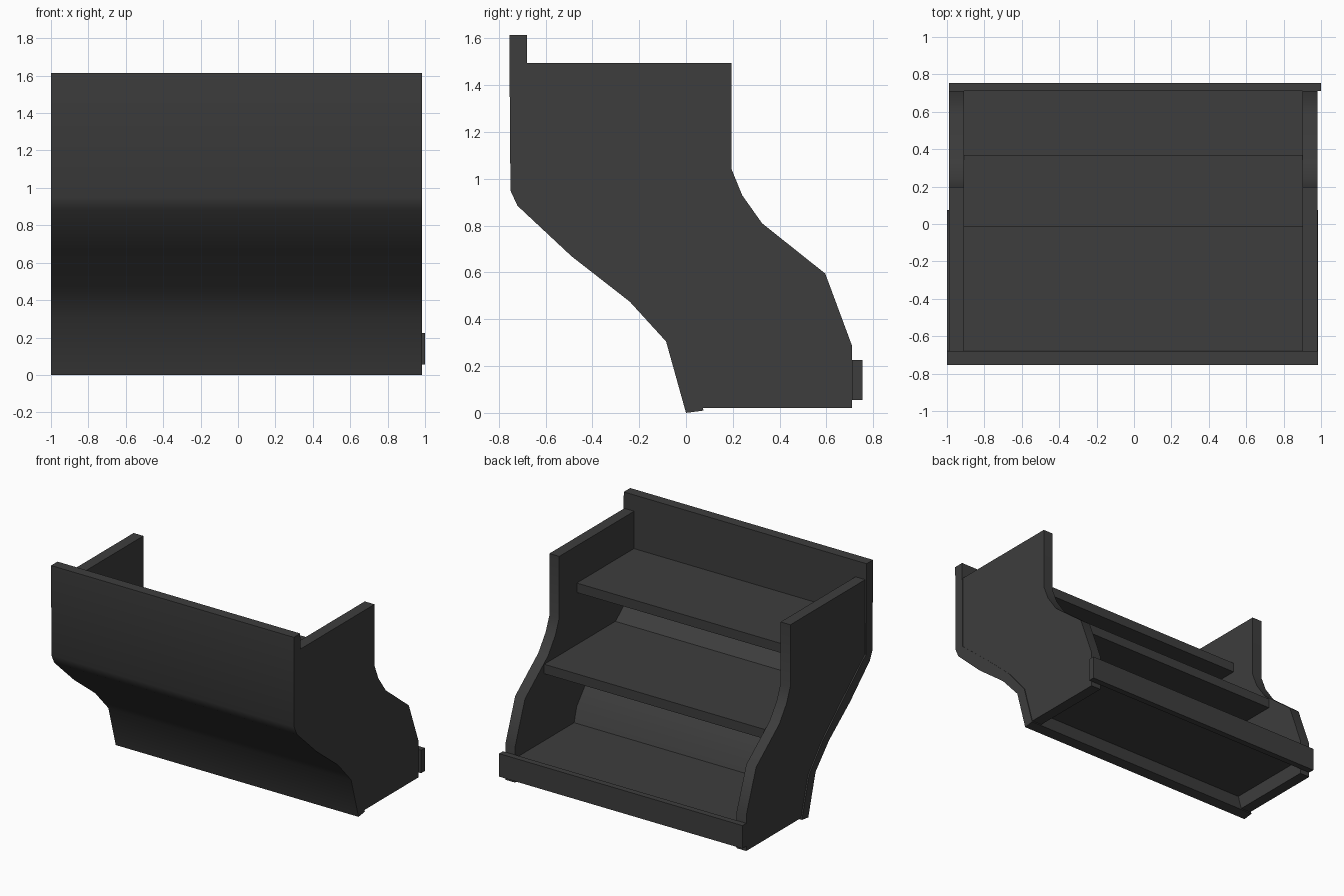
import bpy, bmesh, math

if "Cube" in bpy.data.objects:
    bpy.data.objects.remove(bpy.data.objects["Cube"])

mat = bpy.data.materials.new("charcoal")
mat.diffuse_color = (0.047, 0.047, 0.047, 1)
mat.use_nodes = True
mat.node_tree.nodes["Principled BSDF"].inputs["Base Color"].default_value = mat.diffuse_color


def extrude(name, profile, x0, x1):
    """Extrude a closed (y, z) profile along x."""
    bm = bmesh.new()
    face = bm.faces.new([bm.verts.new((x0, y, z)) for y, z in profile])
    res = bmesh.ops.extrude_face_region(bm, geom=[face])
    verts = [g for g in res["geom"] if isinstance(g, bmesh.types.BMVert)]
    bmesh.ops.translate(bm, verts=verts, vec=(x1 - x0, 0, 0))
    bmesh.ops.recalc_face_normals(bm, faces=bm.faces)
    me = bpy.data.meshes.new(name)
    bm.to_mesh(me)
    bm.free()
    me.materials.append(mat)
    ob = bpy.data.objects.new(name, me)
    bpy.context.collection.objects.link(ob)
    bpy.ops.object.select_all(action='DESELECT')
    ob.select_set(True)
    bpy.context.view_layer.objects.active = ob
    bpy.ops.object.shade_smooth_by_angle(angle=math.radians(35))
    return ob


def rect(y0, y1, z0, z1):
    return [(y0, z0), (y1, z0), (y1, z1), (y0, z1)]


# Curved front panel
outer = [(-0.755, 1.615), (-0.75, 0.95), (-0.72, 0.885), (-0.49, 0.67),
         (-0.24, 0.475), (-0.085, 0.305), (0.0, 0.0)]
inner = [(0.075, 0.01), (-0.01, 0.31), (-0.17, 0.5), (-0.39, 0.7),
         (-0.675, 0.945), (-0.68, 1.615)]
extrude("front_panel", outer + inner, -1.0, 0.985)

# Side walls, following the inside of the front panel
side = [(0.072, 0.02)] + inner[1:-1] + [
    (-0.68, 1.495), (0.195, 1.495), (0.195, 1.04), (0.24, 0.93),
    (0.325, 0.81), (0.595, 0.595), (0.71, 0.285), (0.71, 0.02)]
extrude("left_wall", side, -0.99, -0.91)
extrude("right_wall", side, 0.90, 0.98)

# Shelves: (name, front y, back y, top z)
for name, y0, y1, top in [("top_shelf", -0.69, -0.01, 1.22),
                          ("middle_shelf", -0.46, 0.37, 0.765),
                          ("bottom_shelf", 0.02, 0.71, 0.2)]:
    extrude(name, rect(y0, y1, top - 0.07, top), -0.91, 0.90)

# Kick board across the back
extrude("kick_board", rect(0.71, 0.755, 0.055, 0.225), -0.99, 1.0)
